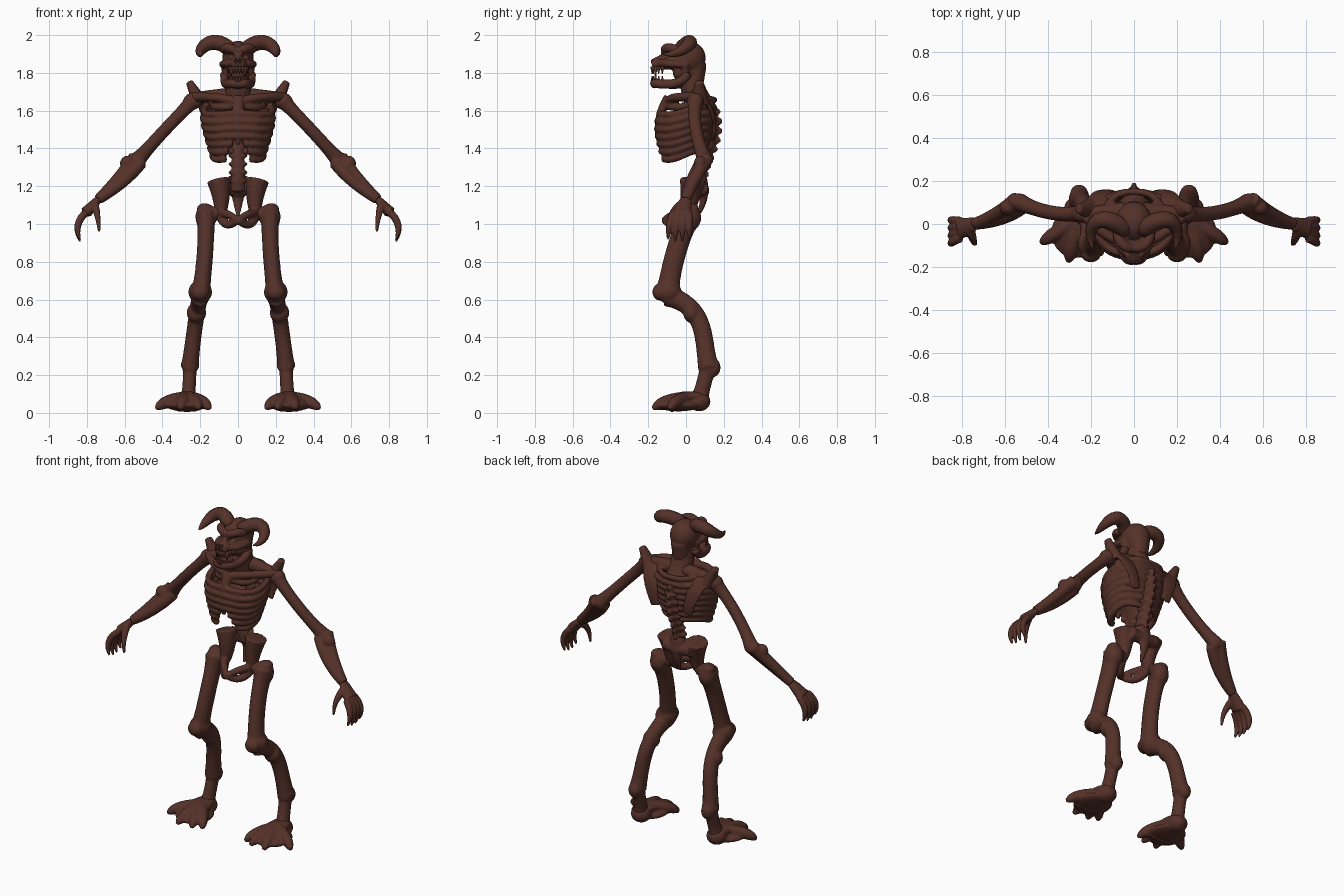
import bpy, bmesh
from math import sin, cos, pi, sqrt
from mathutils import Vector, Matrix

if "Cube" in bpy.data.objects:
    bpy.data.objects.remove(bpy.data.objects["Cube"])

bone = bpy.data.materials.new("dark_brown_bone")
bone.use_nodes = True
brown = (.09, .031, .022, 1)
bone.diffuse_color = brown
bone.node_tree.nodes["Principled BSDF"].inputs["Base Color"].default_value = brown


def at(x, y, z):
    return Vector((x, y, z))


SIDEWAYS, DEPTH, UP = at(1, 0, 0), at(0, 1, 0), at(0, 0, 1)


def bend(*controls, steps=14):
    """Bezier path of any degree, found by repeated interpolation."""
    path = []
    for step in range(steps + 1):
        points = list(controls)
        while len(points) > 1:
            points = [a.lerp(b, step / steps) for a, b in zip(points, points[1:])]
        path.append(points[0])
    return path


def taper(start, end):
    return lambda t: start + (end - start) * t


def shaft(middle, ends):
    return lambda t: middle + (ends - middle) * (2 * t - 1) ** 4


def tube(bm, path, radius, flat=1, ref=SIDEWAYS, sides=12):
    """Sweep an ellipse along a path; flat scales it across the ref direction."""
    last = len(path) - 1
    rings = []
    for i, point in enumerate(path):
        tangent = (path[min(i + 1, last)] - path[max(i - 1, 0)]).normalized()
        u = (ref - tangent * ref.dot(tangent)).normalized() * radius(i / last)
        v = tangent.cross(u) * flat
        turns = [2 * pi * j / sides for j in range(sides)]
        rings.append([bm.verts.new(point + u * cos(a) + v * sin(a)) for a in turns])
    for lower, upper in zip(rings, rings[1:]):
        for j in range(sides):
            bm.faces.new((lower[j - 1], lower[j], upper[j], upper[j - 1]))
    bm.faces.new(rings[0])
    bm.faces.new(rings[-1])


def blob(bm, center, size):
    matrix = Matrix.Translation(center) @ Matrix.Diagonal((*size, 1))
    bmesh.ops.create_icosphere(bm, subdivisions=3, radius=1, matrix=matrix)


def finish(name, bm, voxel=.007, mirrored=False):
    """Make an object; its overlapping pieces are fused into one surface."""
    if mirrored:
        bmesh.ops.scale(bm, vec=(-1, 1, 1), verts=bm.verts)
    bmesh.ops.recalc_face_normals(bm, faces=bm.faces)
    for face in bm.faces:
        face.smooth = True
    mesh = bpy.data.meshes.new(name)
    bm.to_mesh(mesh)
    bm.free()
    mesh.materials.append(bone)
    part = bpy.data.objects.new(name, mesh)
    bpy.context.scene.collection.objects.link(part)
    if voxel:
        fuse = part.modifiers.new("fuse", 'REMESH')
        fuse.mode, fuse.voxel_size, fuse.use_smooth_shade = 'VOXEL', voxel, True
        soften = part.modifiers.new("soften", 'SMOOTH')
        soften.factor, soften.iterations = .5, 3
    return part


def pair(name, build, voxel=.007):
    for side in ("left", "right"):
        bm = bmesh.new()
        build(bm)
        finish(f"{side}_{name}", bm, voxel, side == "right")


# Joints of the left limbs
shoulder, elbow, wrist = at(.24, .05, 1.65), at(.53, .1, 1.34), at(.74, 0, 1.13)
hip, knee = at(.17, .02, 1.05), at(.2, -.1, .64)
heel, ankle = at(.255, .12, .24), at(.265, .07, .07)

# Skull: cranium, muzzle, brow ridges and cheekbones
bm = bmesh.new()
blob(bm, at(0, .01, 1.88), (.084, .095, .09))
tube(bm, bend(at(0, 0, 1.87), at(0, -.1, 1.87), at(0, -.18, 1.84)), taper(.08, .036), .8)
tube(bm, bend(at(0, .05, 1.85), at(0, .04, 1.75)), taper(.06, .055))
blob(bm, at(0, -.015, 1.8), (.064, .055, .05))
for s in (-1, 1):
    tube(bm, bend(at(0, -.11, 1.91), at(s * .06, -.12, 1.95), at(s * .08, -.04, 1.92)), shaft(.025, .02))
    tube(bm, bend(at(s * .04, -.13, 1.85), at(s * .1, -.09, 1.85), at(s * .07, .01, 1.84)), shaft(.02, .02), ref=UP)
    tube(bm, bend(at(s * .07, -.01, 1.85), at(s * .065, 0, 1.77)), shaft(.02, .025))
skull = finish("skull", bm)

# Eye and nose sockets
bm = bmesh.new()
for s in (-1, 1):
    blob(bm, at(s * .043, -.13, 1.89), (.025, .045, .018))
    blob(bm, at(s * .011, -.19, 1.865), (.008, .03, .014))
cutter = finish("socket_cutter", bm, None)
cutter.hide_render = cutter.hide_viewport = True
cut = skull.modifiers.new("sockets", 'BOOLEAN')
cut.operation, cut.object = 'DIFFERENCE', cutter

# Lower jaw
bm = bmesh.new()
for s in (-1, 1):
    jaw_line = bend(at(s * .07, .01, 1.8), at(s * .07, -.03, 1.7), at(s * .06, -.2, 1.76), at(0, -.16, 1.74))
    tube(bm, jaw_line, shaft(.025, .026), ref=UP)
blob(bm, at(0, -.07, 1.735), (.055, .08, .02))
finish("lower_jaw", bm)

# Teeth set around an arc, with longer fangs
bm = bmesh.new()
for s in (-1, 1):
    for i in range(5):
        around = .15 + .3 * i
        root = at(s * .054 * sin(around), -.11 - .07 * cos(around), 1.835)
        length = UP * (.06 if i == 2 else .04)
        tube(bm, bend(root, root - length, steps=2), taper(.012, .003), sides=6)
        lower = root - UP * .08
        tube(bm, bend(lower, lower + length * .7, steps=2), taper(.01, .003), sides=6)
finish("teeth", bm, None)


# Curled horns
def horn(bm):
    curl = bend(at(.04, -.03, 1.92), at(.1, .03, 1.99), at(.2, .06, 1.98), at(.22, -.03, 1.88), at(.19, -.12, 1.9))
    tube(bm, curl, lambda t: .004 + .037 * (1 - t ** 3), ref=UP)


pair("horn", horn, None)

# Neck and spine, with a disc and a rear knob on each vertebra
bm = bmesh.new()
tube(bm, bend(at(0, .03, 1.8), at(0, .02, 1.72), at(0, .08, 1.62)), taper(.06, .078), .95)
spine = bend(at(0, .06, 1.7), at(0, .2, 1.58), at(0, .15, 1.4), at(0, .03, 1.32), at(0, .07, 1.18), steps=11)
tube(bm, spine, shaft(.033, .04))
for point in spine:
    blob(bm, point, (.052, .034, .016))
    blob(bm, point + at(0, .034, -.01), (.014, .022, .02))
finish("spine", bm)

# Ribs follow a rounded half ring that slopes down to the front
bm = bmesh.new()
RIBS = 8
for i in range(RIBS):
    t = i / (RIBS - 1)
    width = .135 + .05 * sin(pi * sqrt(t))
    back, front = .15 - .05 * t * t, -.09 - .06 * sin(.8 * pi * sqrt(t))
    sweep = pi - max(0, t - .6)
    for s in (-1, 1):
        ring = []
        for step in range(19):
            a = pi / 2 - sweep * step / 18
            y = (back + front) / 2 + (back - front) / 2 * sin(a)
            wave = .025 * sin(a) + .008 * sin(3 * a)
            ring.append(at(s * width * max(cos(a), 0) ** .8, y, 1.64 - .275 * t + wave))
        tube(bm, ring, taper(.016, .02), ref=UP)

# Breastbone, collar bones and the ridge behind them
tube(bm, bend(at(0, -.09, 1.67), at(0, -.17, 1.56), at(0, -.14, 1.42)), taper(.035, .014), .8)
for s in (-1, 1):
    outer = at(s * .24, .05, 1.67)
    tube(bm, bend(at(s * .01, -.09, 1.65), at(s * .13, -.08, 1.68), outer), shaft(.024, .026), ref=DEPTH)
    tube(bm, bend(at(s * .03, .06, 1.68), outer), taper(.045, .028), ref=DEPTH)
finish("rib_cage", bm)


# Broad shoulder blade with a raised spike
def shoulder_blade(bm):
    tube(bm, bend(at(.18, .08, 1.67), at(.15, .17, 1.6), at(.11, .145, 1.45)), taper(.06, .035), .25)
    tube(bm, bend(at(.2, .07, 1.64), at(.225, .07, 1.69), at(.26, .07, 1.755)), taper(.045, .019), 1.2)


pair("shoulder_blade", shoulder_blade)


# Arm: upper bone, elbow knobs and two forearm bones
def arm(bm):
    blob(bm, shoulder, (.05, .045, .045))
    tube(bm, bend(shoulder, at(.38, .03, 1.51), elbow), shaft(.034, .044), ref=DEPTH)
    blob(bm, elbow, (.045, .042, .042))
    blob(bm, elbow + at(.055, -.025, -.02), (.04, .034, .042))
    for s in (-1, 1):
        offset = at(.014, .014, .012) * s
        tube(bm, bend(elbow + offset, at(.61, .03, 1.23) + offset, wrist), taper(.038, .028), ref=DEPTH)


pair("arm", arm)


# Hand: palm, four hooked fingers and a thumb
def hand(bm):
    palm = at(.805, -.02, 1.06)
    tube(bm, bend(wrist, palm), taper(.032, .05), .65, DEPTH)
    for i in range(4):
        spread = .035 - .027 * i
        knuckle = palm + DEPTH * spread
        tip = at(.835, spread * 1.4 - .03, .9 + .012 * abs(i - 1.5))
        tube(bm, bend(knuckle, at(.875, tip.y, 1), tip), lambda t: .02 - .014 * t ** 3, ref=DEPTH)
    tube(bm, bend(at(.76, -.03, 1.1), at(.74, -.1, 1.05), at(.735, -.09, .96)), taper(.024, .008), ref=DEPTH)


pair("hand", hand, .006)

# Pelvis: sacrum, flared hip wings and the lower ring
bm = bmesh.new()
tube(bm, bend(at(0, .07, 1.25), at(0, .12, 1.14), at(0, .06, 1.04)), taper(.055, .01), .7)
for s in (-1, 1):
    socket, pubis = at(s * .095, .01, 1.05), at(0, -.115, 1.02)
    tube(bm, bend(socket, at(s * .08, .02, 1.13), at(s * .105, .035, 1.235)), taper(.03, .062), 1.1)
    tube(bm, bend(at(s * .09, .08, 1.19), at(0, .085, 1.18)), shaft(.035, .04), ref=DEPTH)
    for z in (1.07, .96):
        tube(bm, bend(socket, at(s * .07, -.06, z), pubis), taper(.026, .018), ref=DEPTH)
finish("pelvis", bm)


# Leg: bowed thigh, kneecap, bent shin and hock
def leg(bm):
    tube(bm, bend(at(.09, .01, 1.06), hip), taper(.035, .045), ref=DEPTH)
    tube(bm, bend(hip, at(.165, -.07, .85), knee - UP * .02), shaft(.044, .056), 1.25)
    blob(bm, hip - UP * .015, (.055, .06, .075))
    blob(bm, hip + at(.01, .01, .03), (.038, .04, .03))
    blob(bm, knee + DEPTH * .01, (.063, .066, .062))
    blob(bm, knee - DEPTH * .04, (.047, .038, .045))
    tube(bm, bend(knee - UP * .02, at(.215, .12, .56), at(.24, .085, .38), heel), shaft(.042, .05), 1.15)
    blob(bm, at(.22, .03, .53), (.052, .045, .055))
    blob(bm, heel + DEPTH * .025, (.04, .038, .05))
    tube(bm, bend(heel + UP * .02, at(.255, .1, .17), ankle), shaft(.036, .05), 1.15)


pair("leg", leg)


# Broad foot: rounded heel, flat webbed sole and four clawed toes
def foot(bm):
    blob(bm, ankle - UP * .01, (.06, .06, .052))
    blob(bm, at(.275, -.04, .04), (.11, .12, .032))
    tube(bm, bend(ankle + UP * .02, at(.27, -.03, .09), at(.27, -.1, .035)), taper(.055, .1), .42)
    root = at(.265, .02, .08)
    for angle in (-.62, -.3, .2, 1):
        forward = at(sin(angle), -cos(angle), 0)
        tip = root + forward * .2 - UP * .06
        tube(bm, bend(root, root + forward * .15 - UP * .01, tip), lambda t: .036 - .026 * t ** 4, ref=UP)


pair("foot", foot)
